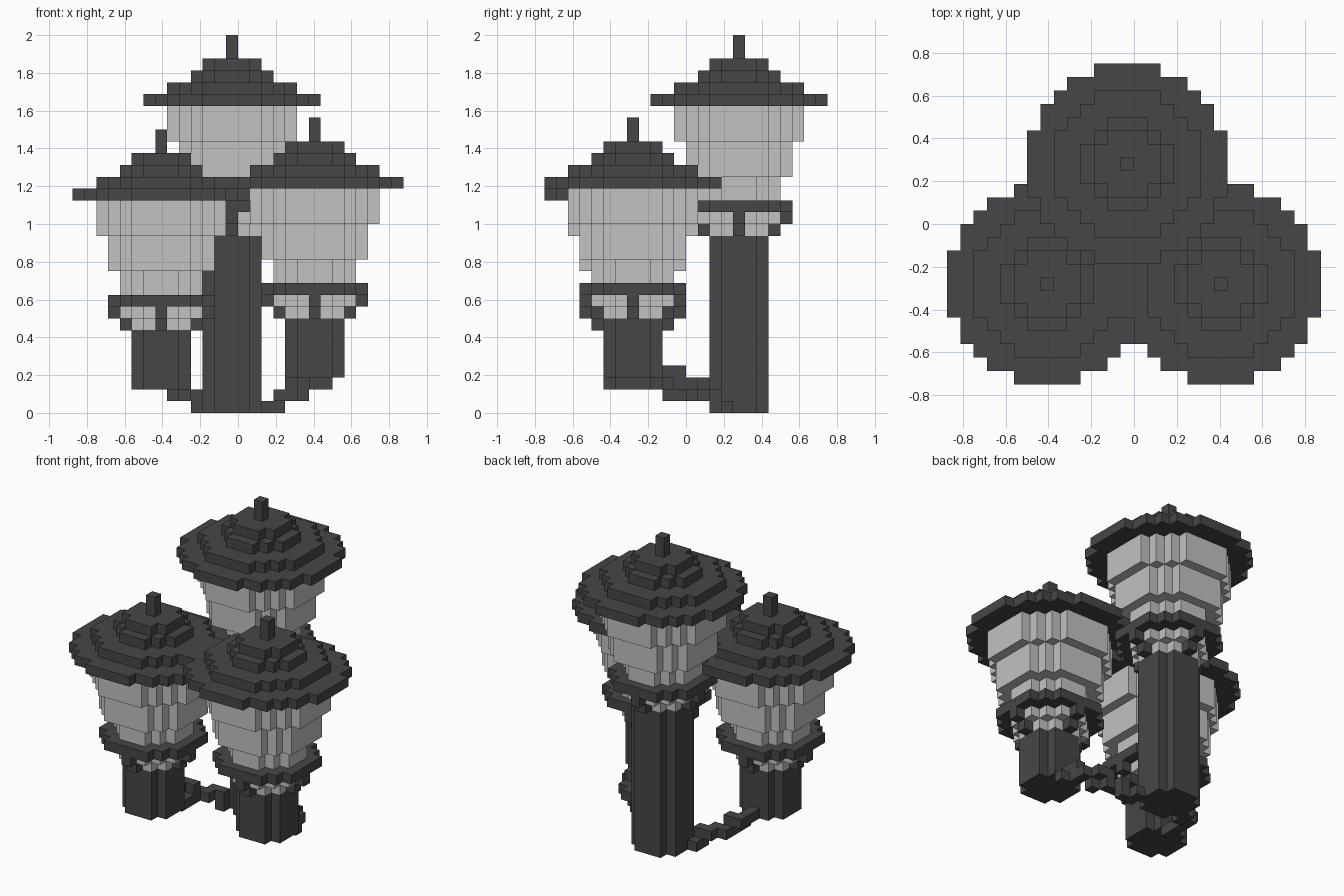
import bpy, bmesh
from mathutils import Vector

if "Cube" in bpy.data.objects:
    bpy.data.objects.remove(bpy.data.objects["Cube"], do_unlink=True)

CELL = 1 / 16


def make_material(name, grey):
    mat = bpy.data.materials.new(name)
    mat.use_nodes = True
    colour = (grey, grey, grey, 1)
    mat.diffuse_color = colour
    bsdf = mat.node_tree.nodes["Principled BSDF"]
    bsdf.inputs["Base Color"].default_value = colour
    bsdf.inputs["Roughness"].default_value = 0.8
    return mat


IRON = make_material("dark_iron", 0.062)
GLASS = make_material("pale_glass", 0.54)


def disc(cx, cy, radius, bottom, height=1):
    """Cells of a stepped round slab centred on one column."""
    span = range(-radius, radius + 1)
    return {(cx + x, cy + y, z)
            for x in span for y in span
            if x * x + y * y <= (radius + 0.5) ** 2
            for z in range(bottom, bottom + height)}


def build(name, cells, mat):
    """Turn cells into one mesh that keeps only the outer faces."""
    bm = bmesh.new()
    verts = {}

    def vert(p):
        key = tuple(round(c) for c in p)
        if key not in verts:
            verts[key] = bm.verts.new(Vector(key) * CELL)
        return verts[key]

    for cell in sorted(cells):
        for axis in range(3):
            for side in (0, 1):
                step = Vector((0, 0, 0))
                step[axis] = 1
                near = Vector(cell) + (step if side else -step)
                if tuple(round(c) for c in near) in cells:
                    continue
                a, b = Vector((0, 0, 0)), Vector((0, 0, 0))
                a[(axis + 1) % 3] = 1
                b[(axis + 2) % 3] = 1
                base = Vector(cell) + step * side
                loop = [base, base + a, base + a + b, base + b]
                if not side:
                    loop.reverse()
                bm.faces.new([vert(p) for p in loop])
    mesh = bpy.data.meshes.new(name)
    bm.to_mesh(mesh)
    bm.free()
    mesh.materials.append(mat)
    obj = bpy.data.objects.new(name, mesh)
    bpy.context.collection.objects.link(obj)


def lamp(name, cx, cy, foot, top):
    # Post up to the lantern
    build(name + "_post", disc(cx, cy, 2, foot, top - foot), IRON)

    # Tapered glass cup held by four stepped brackets
    cup = disc(cx, cy, 2, top) | disc(cx, cy, 3, top + 1)
    brackets = set()
    for level, reach in ((top, 3), (top + 1, 4)):
        for dx, dy in ((1, 0), (-1, 0), (0, 1), (0, -1)):
            brackets.add((cx + dx * reach, cy + dy * reach, level))
    build(name + "_cup", cup, GLASS)
    build(name + "_collar", brackets | disc(cx, cy, 4, top + 2), IRON)

    # Flaring glass shade
    shade = (disc(cx, cy, 3, top + 3, 2) | disc(cx, cy, 4, top + 5, 3)
             | disc(cx, cy, 5, top + 8, 3))
    build(name + "_shade", shade, GLASS)

    # Stepped roof with finial
    roof = disc(cx, cy, 0, top + 15, 2)
    for i, radius in enumerate((7, 5, 3, 2)):
        roof |= disc(cx, cy, radius, top + 11 + i)
    build(name + "_roof", roof, IRON)


lamp("back_lamp", -1, 4, 0, 15)
lamp("right_lamp", -7, -5, 2, 7)
lamp("left_lamp", 6, -5, 3, 8)

# Rising arms that carry the two front lamps
build("right_arm", {(-4, 3, 0), (-4, 2, 0), (-4, 2, 1), (-5, 2, 1), (-5, 1, 1),
                    (-6, 1, 1), (-6, 0, 1), (-6, -1, 1), (-6, -2, 1),
                    (-6, 0, 2), (-7, 0, 2), (-7, -1, 2), (-7, -2, 2)}, IRON)
build("left_arm", {(2, 3, 0), (2, 2, 0), (3, 2, 0), (3, 2, 1), (3, 1, 1),
                   (4, 1, 1), (5, 0, 1), (4, 1, 2), (5, 1, 2), (5, 0, 2),
                   (6, -1, 2), (6, -2, 2), (7, -2, 2), (6, 0, 2),
                   (6, -1, 3), (6, -2, 3)}, IRON)
